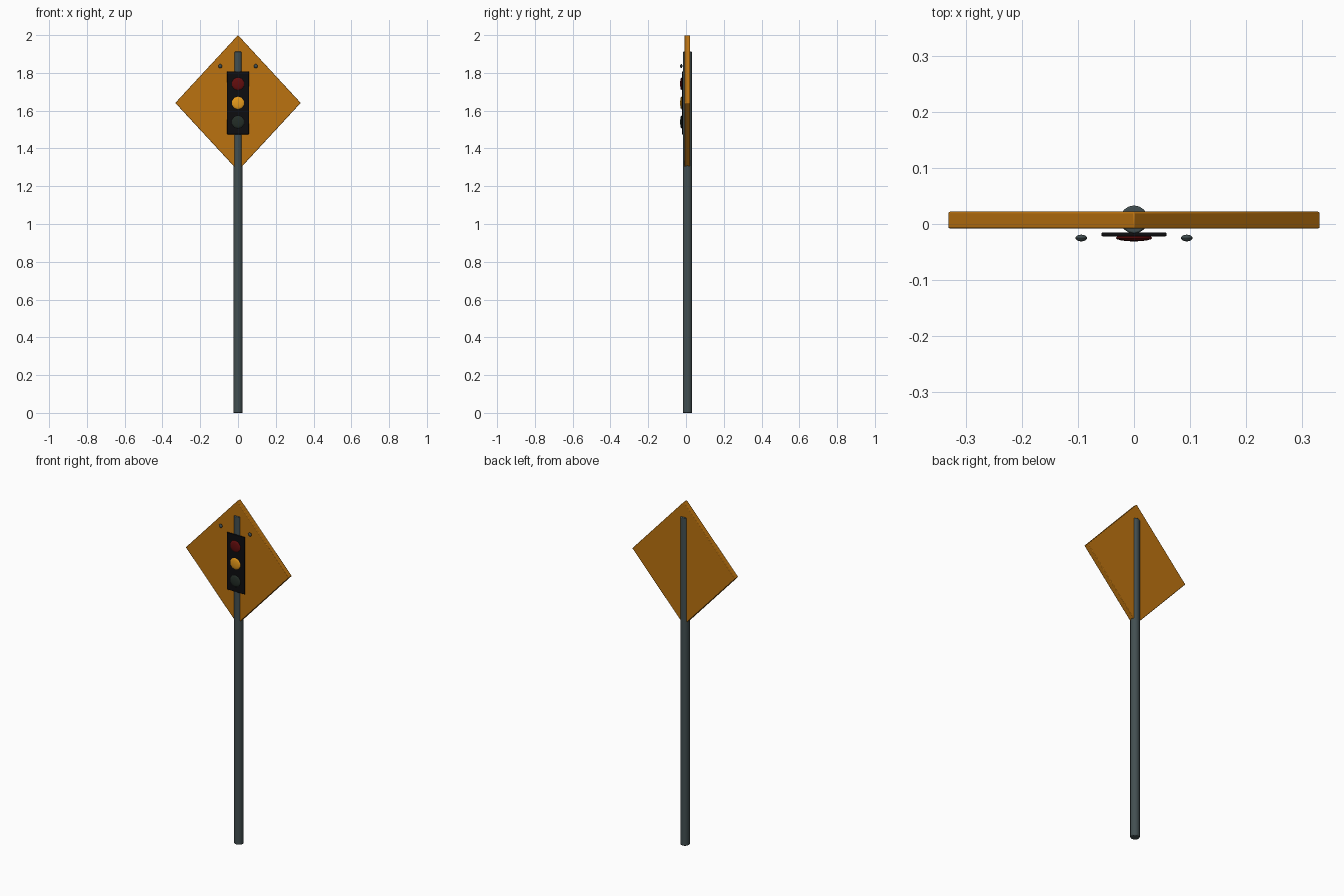
import bpy, bmesh, math
from mathutils import Matrix

if "Cube" in bpy.data.objects:
    bpy.data.objects.remove(bpy.data.objects["Cube"])


def mat(name, rgb):
    m = bpy.data.materials.new(name)
    m.diffuse_color = (*rgb, 1)
    m.use_nodes = True
    m.node_tree.nodes["Principled BSDF"].inputs["Base Color"].default_value = m.diffuse_color
    return m


ORANGE = mat("sign_orange", (0.50, 0.17, 0.005))
STEEL = mat("post_steel", (0.055, 0.078, 0.082))
BLACK = mat("housing_black", (0.004, 0.004, 0.005))
RED = mat("lamp_red", (0.125, 0.004, 0.004))
AMBER = mat("lamp_amber", (0.88, 0.36, 0.012))
GREEN = mat("lamp_green", (0.017, 0.026, 0.020))


def finish(name, bm, material, bevel=0.0, smooth=True):
    me = bpy.data.meshes.new(name)
    bmesh.ops.recalc_face_normals(bm, faces=bm.faces)
    bm.to_mesh(me)
    bm.free()
    me.materials.append(material)
    ob = bpy.data.objects.new(name, me)
    bpy.context.collection.objects.link(ob)
    if bevel:
        b = ob.modifiers.new("edge", 'BEVEL')
        b.width, b.segments, b.limit_method = bevel, 2, 'ANGLE'
    if smooth:
        bpy.context.view_layer.objects.active = ob
        ob.select_set(True)
        bpy.ops.object.shade_smooth_by_angle(angle=math.radians(35))
        ob.select_set(False)
    return ob


def plate(name, outline, y0, y1, material, bevel):
    """Extrude an x-z outline from y0 to y1."""
    bm = bmesh.new()
    f = bm.faces.new([bm.verts.new((x, y0, z)) for x, z in outline])
    r = bmesh.ops.extrude_face_region(bm, geom=[f])
    verts = [g for g in r["geom"] if isinstance(g, bmesh.types.BMVert)]
    bmesh.ops.translate(bm, verts=verts, vec=(0, y1 - y0, 0))
    return finish(name, bm, material, bevel)


def lens(name, x, z, radius, material, segments):
    """Flattened ball whose poles face front and back."""
    bm = bmesh.new()
    m = (Matrix.Translation((x, -0.025, z)) @ Matrix.Diagonal((1, 0.006 / radius, 1, 1))
         @ Matrix.Rotation(math.pi / 2, 4, 'X'))
    bmesh.ops.create_uvsphere(bm, u_segments=segments, v_segments=8, radius=radius, matrix=m)
    return finish(name, bm, material)


# Post
bm = bmesh.new()
bmesh.ops.create_cone(bm, cap_ends=True, segments=16, radius1=0.025, radius2=0.025,
                      depth=1.912, matrix=Matrix.Translation((0, 0.008, 0.956)))
finish("post", bm, STEEL, 0.003)

# Diamond sign panel
W, H, C = 0.332, 0.359, 1.641
plate("sign_panel", [(0, C - H), (W, C), (0, C + H), (-W, C)], -0.008, 0.022, ORANGE, 0.003)

# Traffic light symbol: backing plate and three lamps
plate("signal_housing", [(-0.058, 1.475), (0.058, 1.475), (0.058, 1.808), (-0.058, 1.808)],
      -0.022, -0.015, BLACK, 0.002)
for name, z, m in (("red_lamp", 1.742, RED), ("amber_lamp", 1.641, AMBER), ("green_lamp", 1.540, GREEN)):
    lens(name, 0, z, 0.034, m, 10)

# Bolts
for side, x in (("left", -0.094), ("right", 0.094)):
    lens(side + "_bolt", x, 1.836, 0.011, STEEL, 10)
